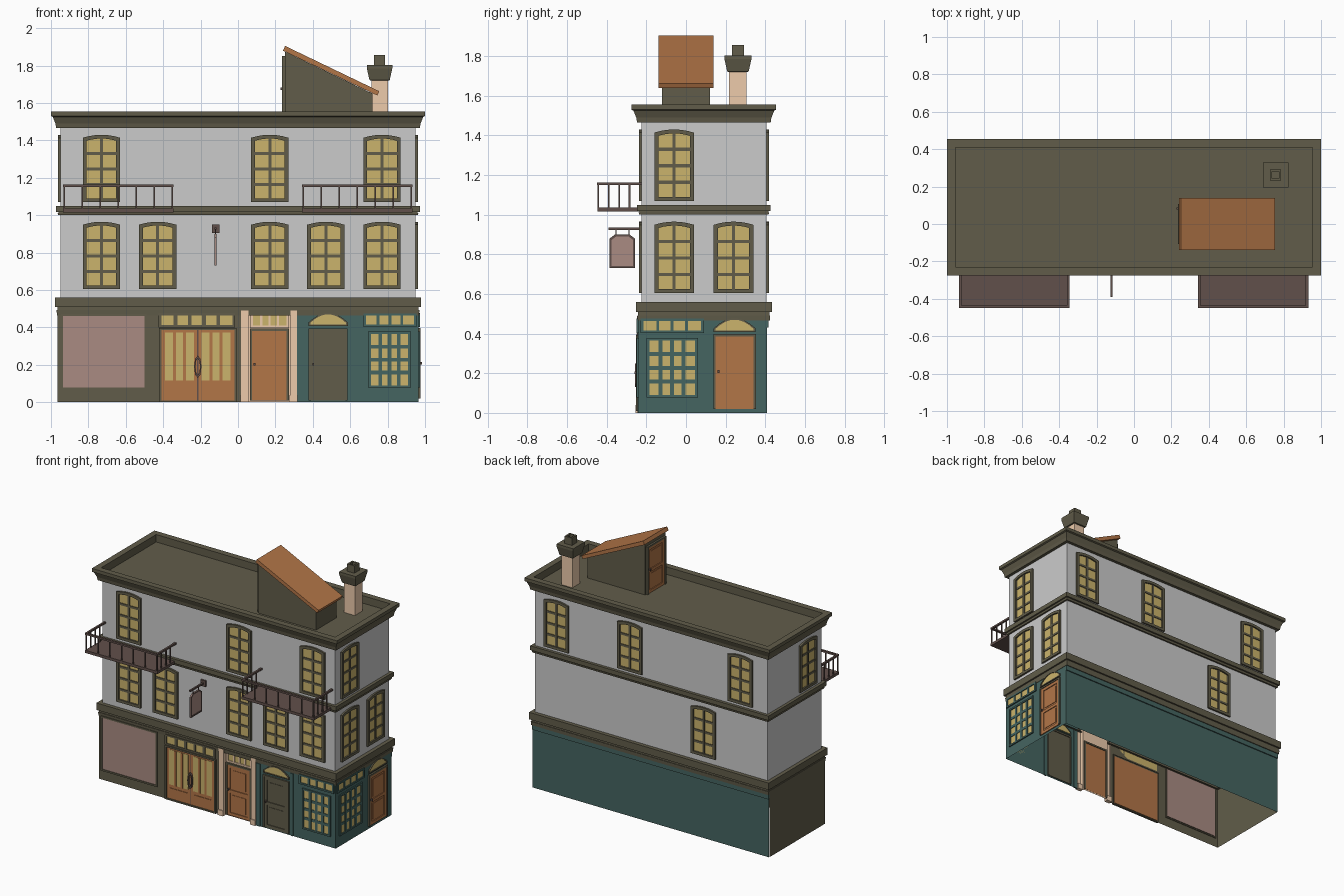
import bpy, bmesh, math
from mathutils import Matrix, Vector

if "Cube" in bpy.data.objects:
    bpy.data.objects.remove(bpy.data.objects["Cube"])

def mat(name, c):
    m = bpy.data.materials.new(name)
    m.diffuse_color = (*c, 1)
    m.use_nodes = True
    m.node_tree.nodes["Principled BSDF"].inputs["Base Color"].default_value = m.diffuse_color
    return m
OLIVE = mat("olive", (.12, .108, .068))
TEAL = mat("teal", (.06, .13, .12))
GLASS = mat("glass", (.6, .455, .15))
WOOD = mat("wood", (.45, .18, .064))
PINK = mat("pink", (.4, .26, .225))
TAN = mat("tan", (.85, .6, .41))
IRON = mat("iron", (.12, .08, .07))
X0, X1, Y0, Y1 = -.95, .95, -.225, .405
BODY = (X0, X1, Y0, Y1)

# Facade frames: u along the wall, v up, d outwards
def facade(u, out, org):
    m = Matrix((u, (0, 0, 1), out)).transposed().to_4x4()
    m.translation = Vector(org)
    return m
FRONT = facade((1, 0, 0), (0, -1, 0), (0, Y0, 0))
BACK = facade((-1, 0, 0), (0, 1, 0), (0, Y1, 0))
RIGHT = facade((0, 1, 0), (1, 0, 0), (X1, 0, 0))
LEFT = facade((0, -1, 0), (-1, 0, 0), (X0, 0, 0))

def build(name, verts, faces, m=None, M=Matrix()):
    me = bpy.data.meshes.new(name)
    me.from_pydata([M @ Vector(v) for v in verts], [], faces)
    ob = bpy.data.objects.new(name, me)
    bpy.context.collection.objects.link(ob)
    if m:
        me.materials.append(m)
    return ob

def prism(name, M, pts, d0, d1, m):
    n = len(pts)
    v = [(a, b, d) for d in (d0, d1) for a, b in pts]
    f = [(i, (i+1) % n, n+(i+1) % n, n+i) for i in range(n)]
    return build(name, v, f + [tuple(range(n, 2*n)), tuple(reversed(range(n)))], m, M)

def ring(name, M, outer, inner, d0, d1, m):
    n = len(outer)
    v = [(a, b, d) for p, d in ((outer, d0), (outer, d1), (inner, d1), (inner, d0)) for a, b in p]
    f = [(k*n+i, k*n+(i+1) % n, (k+1)*n+(i+1) % n, (k+1)*n+i) for k in range(3) for i in range(n)]
    return build(name, v, f, m, M)

def boxes(name, M, bs, m):
    v, f = [], []
    for u0, u1, v0, v1, d0, d1 in bs:
        o = len(v)
        v += [(a, b, d) for d in (d0, d1) for a, b in ((u0, v0), (u1, v0), (u1, v1), (u0, v1))]
        f += [tuple(o+i for i in q) for q in ((4, 5, 6, 7), (3, 2, 1, 0), (0, 1, 5, 4),
                                             (1, 2, 6, 5), (2, 3, 7, 6), (3, 0, 4, 7))]
    return build(name, v, f, m, M)

def loft(name, r, prof, m=None, cap=False):
    v = [p for o, z in prof for p in ((r[0]-o, r[2]-o, z), (r[1]+o, r[2]-o, z),
                                      (r[1]+o, r[3]+o, z), (r[0]-o, r[3]+o, z))]
    f = [(k*4+i, k*4+(i+1) % 4, k*4+4+(i+1) % 4, k*4+4+i) for k in range(len(prof)-1) for i in range(4)]
    if cap:
        f.append(tuple(range(len(v)-4, len(v))))
    return build(name, v, f, m)

def sheet(name, path, z0, z1, m):
    n = len(path)
    v = [(x, y, z) for z in (z0, z1) for x, y in path]
    return build(name, v, [(i, i+1, n+i+1, n+i) for i in range(n-1)], m)

def rect(u0, u1, v0, v1):
    return [(u0, v0), (u1, v0), (u1, v1), (u0, v1)]

def arch(u, w, v0, h, rise, n=6):
    return [(u-w/2, v0), (u+w/2, v0)] + [
        (u+w/2-w*i/n, v0+h-rise+rise*4*(i/n)*(1-i/n)) for i in range(n+1)]

def bars(name, M, u0, u1, v0, v1, nc, nr, t, d0, d1, m):
    bs = [(u-t/2, u+t/2, v0, v1, d0, d1) for u in (u0+(u1-u0)*i/nc for i in range(1, nc))]
    bs += [(u0, u1, v-t/2, v+t/2, d0, d1-.001) for v in (v0+(v1-v0)*i/nr for i in range(1, nr))]
    boxes(name, M, bs, m)

def window(M, u, v):
    prism("window_glass", M, arch(u, .17, v+.015, .33, .012), -.002, .002, GLASS)
    ring("window_frame", M, arch(u, .2, v, .36, .016), arch(u, .158, v+.02, .32, .012), 0, .013, OLIVE)
    bars("window_bars", M, u-.08, u+.08, v+.01, v+.343, 2, 4, .016, 0, .008, OLIVE)

def lattice(M, u0, u1, v0, v1, nc, nr, m, t=.02, d=.015):
    prism("shop_glass", M, rect(u0, u1, v0, v1), d, d+.002, GLASS)
    ring("shop_frame", M, rect(u0-.015, u1+.015, v0-.012, v1+.012), rect(u0, u1, v0, v1), d, d+.009, m)
    bars("shop_bars", M, u0, u1, v0, v1, nc, nr, t, d, d+.007, m)

def door(M, u, v, w, h, m, d, trim=OLIVE):
    a, b, s = u-w/2, u+w/2, .022
    prism("door", M, rect(a, b, v, v+h), d-.004, d+.003, m)
    boxes("door_stiles", M, [(a, a+s, v, v+h, d, d+.009), (b-s, b, v, v+h, d, d+.009)] +
          [(a+s, b-s, z, z+s, d, d+.009) for z in (v, v+h*.45, v+h-s)], m)
    for z0, z1 in ((v+s, v+h*.45), (v+h*.45+s, v+h-s)):
        prism("door_panel", M, rect(a+s+.015, b-s-.015, z0+.015, z1-.015), d, d+.006, m)
    boxes("door_trim", M, [(a-.012, a, v, v+h+.012, d-.01, d+.014), (b, b+.012, v, v+h+.012, d-.01, d+.014),
                           (a, b, v+h, v+h+.012, d-.01, d+.014)], trim)
    boxes("door_knob", M, [(a+.008, a+.018, v+h*.5, v+h*.5+.014, d, d+.022)], IRON)

def fanlight(M, u, w, v):
    prism("fanlight_glass", M, arch(u, w, v, .055, .045, 8), .01, .019, GLASS)
    ring("fanlight_frame", M, arch(u, w+.02, v-.008, .07, .05, 8), arch(u, w, v, .055, .045, 8), .01, .024, OLIVE)

# Upper walls, ledges, cornice with sunken roof
loft("upper_walls", BODY, [(0, .5), (0, 1.5)])
for z, o in ((.48, .028), (1.0, .022)):
    k = 1.6 if z < .9 else 1
    loft("ledge", BODY, [(0, z-.025*(k-1)), (o-.01, z-.025*(k-1)), (o-.008, z+.012), (o-.012, z+.012),
                         (o-.012, z+.018*k), (o, z+.018*k), (o, z+.05*k), (0, z+.05*k)], OLIVE)
loft("cornice_roof", BODY, [(0, 1.465), (.022, 1.465), (.026, 1.49), (.04, 1.525), (.05, 1.53),
                            (.05, 1.555), (.005, 1.555), (.005, 1.5)], OLIVE, True)

# Ground floor shells, open underneath
F = Y0-.015
sheet("left_shop_walls", [(-.965, Y1), (-.965, F), (.015, F)], 0, .49, OLIVE)
sheet("stone_doorway", [(.015, F), (.015, F-.008), (.055, F-.008), (.055, F+.02), (.28, F+.02),
                        (.28, F-.008), (.315, F-.008), (.315, F)], 0, .49, TAN)
sheet("corner_shop_walls", [(.315, F), (.965, F), (.965, Y1+.004), (-.965, Y1+.004)], 0, .49, TEAL)
boxes("back_frieze", BACK, [(-.965, .965, .43, .48, 0, .012)], TEAL)

# Upper windows on every side
for u in (-.73, .17, .77):
    window(FRONT, u, 1.07)
    window(BACK, -u, 1.07)
for u in (-.73, -.43, .17, .47, .77):
    window(FRONT, u, .605)
window(BACK, .43, .605)
window(RIGHT, -.06, 1.07)
window(LEFT, .06, 1.07)
for u in (-.06, .24):
    window(RIGHT, u, .605)

# Left shop: display panel, double door, transom
prism("display_panel", FRONT, rect(-.935, -.5, .08, .46), .01, .018, PINK)
ring("display_frame", FRONT, rect(-.947, -.488, .068, .472), rect(-.935, -.5, .08, .46), .01, .023, OLIVE)
prism("double_door", FRONT, rect(-.41, -.02, .01, .385), .01, .018, WOOD)
ring("double_door_trim", FRONT, rect(-.422, -.008, 0, .397), rect(-.41, -.02, .01, .385), .01, .026, OLIVE)
for a, b in ((-.405, -.22), (-.21, -.025)):
    prism("leaf_glass", FRONT, rect(a+.015, b-.015, .115, .372), .015, .02, GLASS)
    bars("leaf_mullions", FRONT, a+.015, b-.015, .115, .372, 3, 1, .016, .016, .024, WOOD)
    prism("kick_panel", FRONT, rect(a+.02, b-.02, .03, .09), .015, .022, WOOD)
boxes("leaf_gap", FRONT, [(-.218, -.212, .01, .385, .015, .02)], IRON)
handle = [(-.215+.02*math.cos(t), .19+.06*math.sin(t)) for t in (i*math.pi/4 for i in range(8))]
ring("door_handle", FRONT, handle, [(-.215+(a+.215)*.6, .19+(b-.19)*.75) for a, b in handle], .018, .032, IRON)
lattice(FRONT, -.41, -.03, .412, .465, 5, 1, OLIVE)

# Stone doorway
door(FRONT, .168, .01, .185, .372, WOOD, -.002)
lattice(FRONT, .08, .258, .41, .465, 4, 1, TAN, .012, -.004)
boxes("pilaster_base", FRONT, [(a, a+.042, 0, .04, 0, .03) for a in (.013, .276)], TAN)

# Corner shop: doors, pilasters, lattice windows
door(FRONT, .482, .01, .185, .372, OLIVE, .013)
fanlight(FRONT, .482, .19, .415)
boxes("front_pilasters", FRONT, [(.318, .35, 0, .46, .01, .02), (.6, .62, 0, .46, .01, .02)], TEAL)
lattice(FRONT, .71, .91, .09, .365, 4, 4, TEAL)
lattice(FRONT, .685, .94, .415, .463, 4, 1, TEAL, .014)
lattice(RIGHT, -.185, .045, .09, .365, 4, 4, TEAL)
lattice(RIGHT, -.215, .075, .415, .463, 4, 1, TEAL, .014)
door(RIGHT, .245, .02, .19, .365, WOOD, .013)
fanlight(RIGHT, .245, .19, .415)

# Balconies
for a, b in ((-.935, -.345), (.342, .932)):
    boxes("balcony_floor", FRONT, [(a, b, 1.015, 1.035, 0, .222)], IRON)
    bs = [(a, b, 1.15, 1.163, .21, .225), (a, a+.014, 1.15, 1.163, 0, .21), (b-.014, b, 1.15, 1.163, 0, .21)]
    posts = [(a+.007+(b-a-.014)*i/6, .217) for i in range(7)]
    posts += [(e, d) for e in (a+.007, b-.007) for d in (.06, .112, .165)]
    bs += [(x-.004, x+.004, 1.03, 1.155, d-.004, d+.004) for x, d in posts]
    boxes("balcony_railing", FRONT, bs, IRON)

# Hanging sign board
outline = [(-.385, .73), (-.258, .73), (-.258, .88), (-.285, .9), (-.358, .9), (-.385, .88)]
inner = [(-.3215+(a+.3215)*.86, .815+(b-.815)*.88) for a, b in outline]
prism("sign_board", RIGHT, outline, -1.073, -1.067, PINK)
ring("sign_border", RIGHT, outline, inner, -1.076, -1.064, IRON)
boxes("sign_bracket", FRONT, [(-.14, -.1, .905, .95, 0, .012), (-.126, -.114, .923, .935, 0, .165),
                              (-.123, -.117, .89, .925, .06, .066), (-.123, -.117, .89, .925, .125, .131)], IRON)

# Rooftop stair house
prism("stair_house", FRONT, [(.25, 1.495), (.72, 1.495), (.72, 1.65), (.25, 1.875)], -.345, -.105, OLIVE)
prism("stair_house_roof", FRONT, [(.24, 1.88), (.745, 1.64), (.755, 1.663), (.252, 1.905)], -.365, -.085, WOOD)
door(LEFT, 0, 1.5, .19, .34, WOOD, -1.2)

# Chimney
P = (.757, .757, .262, .262)
loft("chimney_stack", P, [(.044, 1.49), (.044, 1.73)], TAN, True)
loft("chimney_cap", P, [(.044, 1.72), (.054, 1.722), (.068, 1.785), (.068, 1.803), (.03, 1.803),
                        (.03, 1.857), (.018, 1.857), (.018, 1.82)], OLIVE, True)
